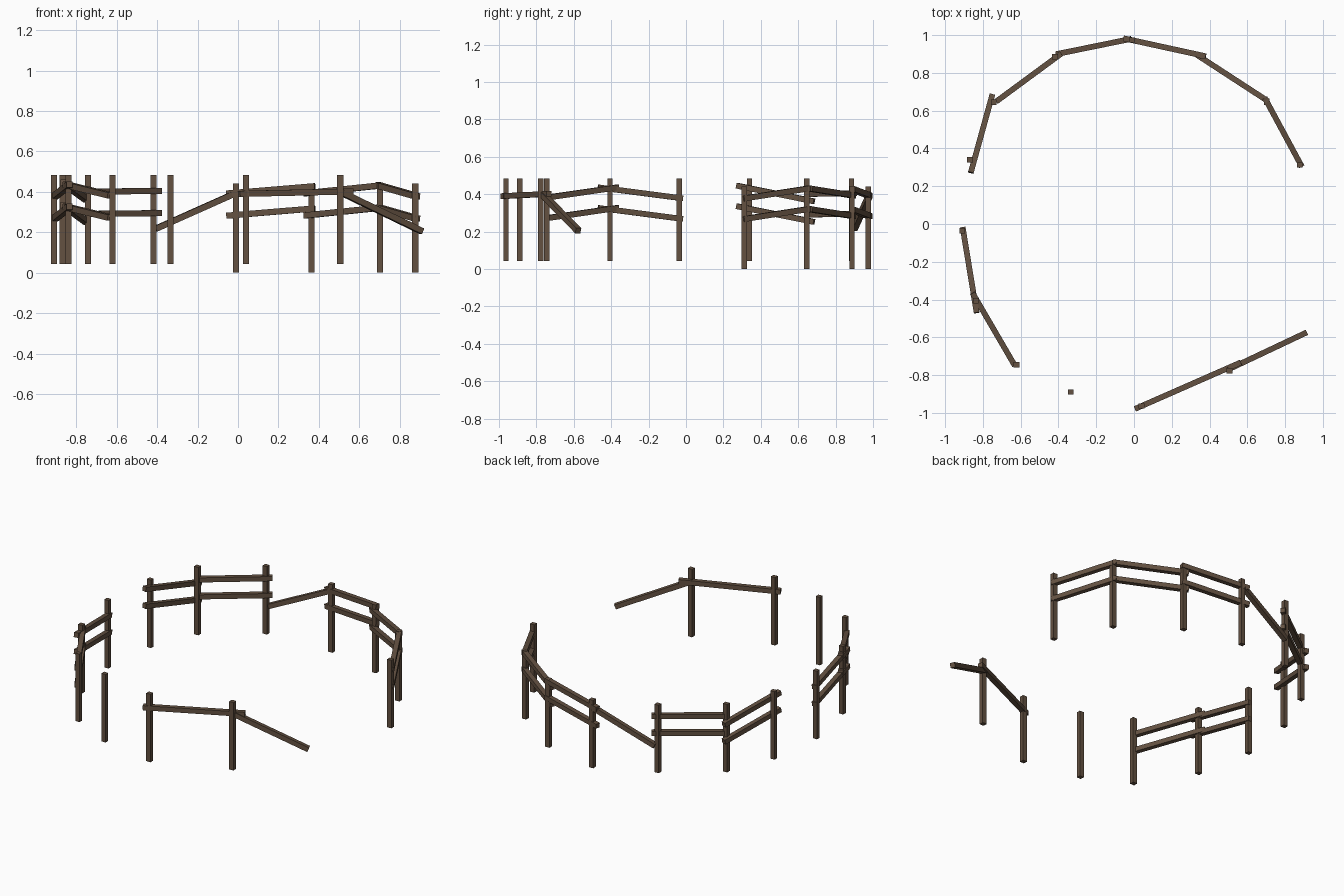
import bpy
from mathutils import Vector

wood = bpy.data.materials.new("weathered brown wood")
wood.diffuse_color = (0.125, 0.082, 0.053, 1)

FACES = [(0, 3, 2, 1), (4, 5, 6, 7), (0, 1, 5, 4),
         (1, 2, 6, 5), (2, 3, 7, 6), (3, 0, 4, 7)]


def beam(name, a, b, side, w=0.03, h=0.03):
    """Square timber from a to b; side is a vector across the width."""
    a, b = Vector(a), Vector(b)
    s = side.normalized()
    u = (b - a).normalized().cross(s).normalized()
    corners = [(-1, -1), (1, -1), (1, 1), (-1, 1)]
    verts = [p + s * (i * w / 2) + u * (j * h / 2) for p in (a, b) for i, j in corners]
    me = bpy.data.meshes.new(name)
    me.from_pydata(verts, [], FACES)
    # u is chosen so that (s, u, axis) may be left-handed: fix the normals
    if s.cross(u).dot(b - a) < 0:
        me.flip_normals()
    me.materials.append(wood)
    ob = bpy.data.objects.new(name, me)
    bpy.context.collection.objects.link(ob)


def rail(name, a, b, w=0.03, h=0.03):
    d = Vector(b) - Vector(a)
    beam(name, a, b, Vector((-d.y, d.x, 0)), w, h)


# Posts: x, y, base height (the back right run sits lower)
HI = 0.043
posts = [(-0.91, -0.036, HI), (-0.838, -0.407, HI), (-0.622, -0.745, HI),
         (-0.334, -0.889, HI), (0.04, -0.963, HI), (0.506, -0.777, HI),
         (0.877, 0.312, 0), (0.702, 0.645, 0), (0.364, 0.888, 0),
         (-0.01, 0.974, 0), (-0.418, 0.885, HI), (-0.742, 0.645, HI),
         (-0.868, 0.34, HI)]
for x, y, z in posts:
    beam("post", (x, y, z), (x, y, z + 0.441), Vector((1, 0, 0)), 0.03, 0.028)

# Double rail spans: ends in plan with the upper rail height, lower rail 0.11 below
spans = [((-0.907, -0.018, 0.378), (-0.833, -0.47, 0.437)),
         ((-0.632, -0.748, 0.382), (-0.855, -0.365, 0.437)),
         ((0.888, 0.305, 0.377), (0.692, 0.668, 0.433)),
         ((0.71, 0.65, 0.432), (0.332, 0.896, 0.393)),
         ((0.38, 0.888, 0.428), (-0.055, 0.983, 0.392)),
         ((-0.385, 0.902, 0.405), (-0.73, 0.648, 0.401)),
         ((-0.75, 0.685, 0.362), (-0.864, 0.272, 0.446))]
for a, b in spans:
    rail("upper_rail", a, b)
    rail("lower_rail", (a[0], a[1], a[2] - 0.11), (b[0], b[1], b[2] - 0.11))

# Single front rail, and two fallen rails hanging from one end
rail("front_rail", (0.005, -0.979, 0.39), (0.565, -0.733, 0.402))
rail("fallen_front_rail", (0.495, -0.772, 0.405), (0.91, -0.576, 0.205))
rail("fallen_back_rail", (-0.02, 0.979, 0.39), (-0.408, 0.9, 0.217))
